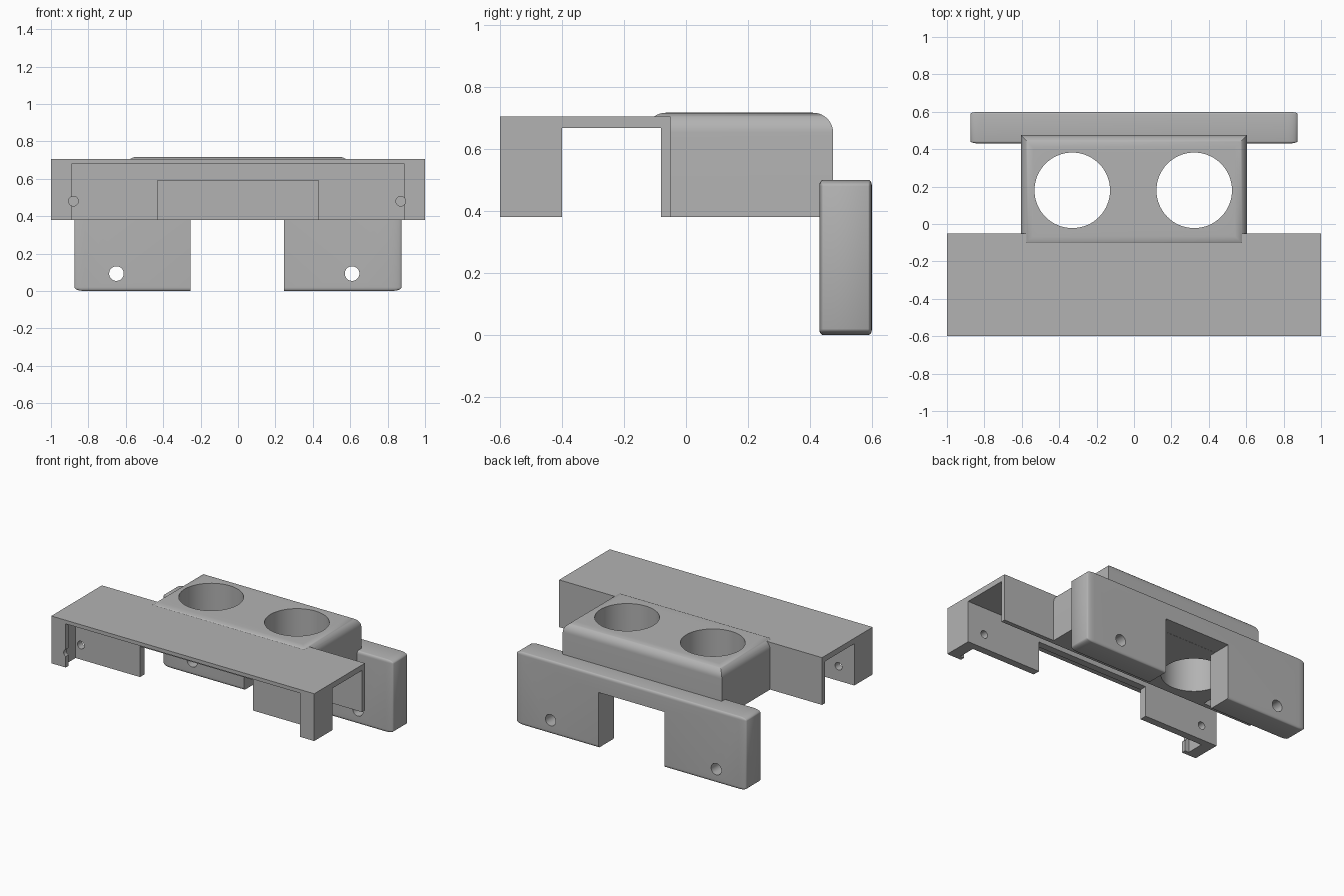
import bpy
import bmesh
from math import pi, radians
from mathutils import Matrix, Vector

cube = bpy.data.objects.get("Cube")
if cube:
    bpy.data.objects.remove(cube, do_unlink=True)

grey = bpy.data.materials.new("mid_grey")
grey.use_nodes = True
grey.diffuse_color = (0.45, 0.45, 0.45, 1)
grey.node_tree.nodes["Principled BSDF"].inputs["Base Color"].default_value = grey.diffuse_color


def new_object(name, bm):
    mesh = bpy.data.meshes.new(name)
    bm.to_mesh(mesh)
    bm.free()
    mesh.materials.append(grey)
    obj = bpy.data.objects.new(name, mesh)
    bpy.context.collection.objects.link(obj)
    return obj


def box_mesh(lo, hi):
    lo, hi = Vector(lo), Vector(hi)
    bm = bmesh.new()
    bmesh.ops.create_cube(bm, size=1)
    bmesh.ops.scale(bm, vec=hi - lo, verts=bm.verts)
    bmesh.ops.translate(bm, vec=(lo + hi) / 2, verts=bm.verts)
    return bm


def box(name, lo, hi):
    return new_object(name, box_mesh(lo, hi))


def cylinder(name, centre, radius, depth, along_y=False):
    bm = bmesh.new()
    bmesh.ops.create_cone(bm, cap_ends=True, segments=64, radius1=radius,
                          radius2=radius, depth=depth)
    if along_y:
        bmesh.ops.rotate(bm, matrix=Matrix.Rotation(pi / 2, 3, "X"), verts=bm.verts)
    bmesh.ops.translate(bm, vec=centre, verts=bm.verts)
    return new_object(name, bm)


def cut(obj, *cutters):
    """Subtract each cutter, then remove it."""
    bpy.context.view_layer.objects.active = obj
    for cutter in cutters:
        cutter.hide_render = True
        mod = obj.modifiers.new("cut", "BOOLEAN")
        mod.operation = "DIFFERENCE"
        mod.solver = "EXACT"
        mod.object = cutter
        bpy.ops.object.modifier_apply(modifier=mod.name)
        bpy.data.objects.remove(cutter, do_unlink=True)


def smooth(obj):
    bpy.ops.object.select_all(action="DESELECT")
    obj.select_set(True)
    bpy.context.view_layer.objects.active = obj
    bpy.ops.object.shade_smooth_by_angle(angle=radians(35))


# Channel bracket: open underside, shallow front pocket with a thin lip
bracket = box("channel_bracket", (-1, -0.6, 0.38), (1, -0.05, 0.705))
cut(bracket,
    box("channel_cutter", (-1.2, -0.4, 0.2), (1.2, -0.08, 0.667)),
    box("opening_cutter", (-0.89, -0.7, 0.2), (0.89, -0.5, 0.68)),
    box("pocket_cutter", (-0.92, -0.57, 0.2), (0.92, -0.45, 0.68)),
    box("notch_cutter", (-0.43, -0.5, 0.2), (0.43, -0.3, 0.59)),
    *[cylinder("screw_cutter", (x, -0.5, 0.48), 0.026, 0.4, True) for x in (-0.88, 0.87)])
smooth(bracket)

# Socket block: rounded top edges, two large vertical bores
bm = box_mesh((-0.605, -0.13, 0.38), (0.605, 0.475, 0.717))
top_edges = [e for e in bm.edges if all(v.co.z > 0.7 for v in e.verts)]
bmesh.ops.bevel(bm, geom=top_edges, offset=0.065, segments=10, profile=0.5, affect="EDGES")
block = new_object("socket_block", bm)
cut(block,
    box("clearance_cutter", (-0.8, -0.3, 0.2), (0.8, -0.06, 0.69)),
    *[cylinder("bore_cutter", (x, 0.18, 0.5), 0.202, 1) for x in (-0.33, 0.322)])
smooth(block)

# Mounting plate: softened with a different radius on each axis
radii = Vector((0.055, 0.012, 0.02))
size = Vector((1.75, 0.17, 0.5))
half = Vector([s / r / 2 for s, r in zip(size, radii)])
bm = box_mesh(-half, half)
bmesh.ops.bevel(bm, geom=bm.edges[:], offset=1, segments=6, profile=0.5, affect="EDGES")
bmesh.ops.scale(bm, vec=radii, verts=bm.verts)
bmesh.ops.translate(bm, vec=(0, 0.515, 0.25), verts=bm.verts)
plate = new_object("mounting_plate", bm)
cut(plate,
    box("leg_gap_cutter", (-0.255, 0.3, -0.2), (0.245, 0.8, 0.381)),
    *[cylinder("hole_cutter", (x, 0.515, 0.093), 0.039, 0.5, True) for x in (-0.65, 0.61)])
smooth(plate)
